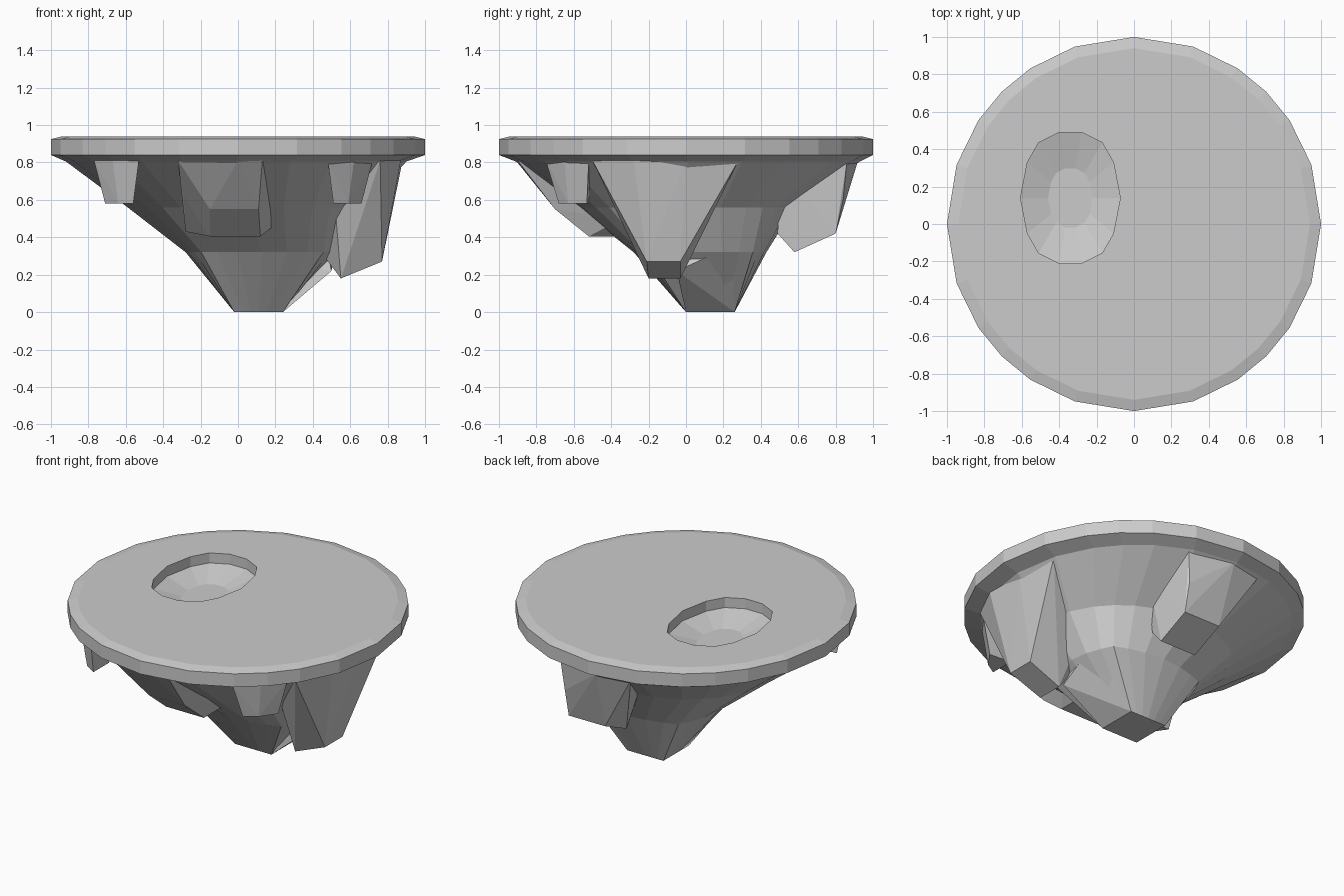
import bpy, bmesh
from mathutils import Vector

if "Cube" in bpy.data.objects:
    bpy.data.objects.remove(bpy.data.objects["Cube"])


def make_object(name, bm):
    bmesh.ops.recalc_face_normals(bm, faces=bm.faces[:])
    mesh = bpy.data.meshes.new(name)
    bm.to_mesh(mesh)
    bm.free()
    obj = bpy.data.objects.new(name, mesh)
    bpy.context.collection.objects.link(obj)
    return obj


def loft(name, rings):
    """Skin a stack of equal-length point rings and cap both ends."""
    bm = bmesh.new()
    loops = [[bm.verts.new(p) for p in ring] for ring in rings]
    for a, b in zip(loops, loops[1:]):
        n = len(a)
        for i in range(n):
            j = (i + 1) % n
            bm.faces.new((a[i], a[j], b[j], b[i]))
    bm.faces.new(loops[0])
    bm.faces.new(loops[-1])
    return make_object(name, bm)


# outline of a 6 x 6 grid, blended between circle (0) and square (1)
side = [Vector((1, k / 3)) for k in range(-3, 3)]
outline = []
for turn in range(4):
    for p in side:
        q = p.copy()
        for _ in range(turn):
            q = Vector((-q.y, q.x))
        outline.append(q)


def section(z, x0, x1, y0, y1, square=0.0):
    ring = []
    for p in outline:
        u = p.normalized().lerp(p, square)
        ring.append(((x0 + x1) / 2 + u.x * (x1 - x0) / 2,
                     (y0 + y1) / 2 + u.y * (y1 - y0) / 2, z))
    return ring


# island: bevelled disc on top, rock tapering to an off-centre square tip
island = loft("island_body", [
    section(0.94, -0.94, 0.94, -0.94, 0.94),
    section(0.925, -1, 1, -1, 1),
    section(0.84, -1, 1, -1, 1),
    section(0.805, -0.92, 0.90, -0.91, 0.93),
    section(0.56, -0.59, 0.68, -0.58, 0.58, 0.0),
    section(0.32, -0.28, 0.54, -0.28, 0.43, 0.3),
    section(0.0, -0.02, 0.24, 0.0, 0.26, 1.0),
])

# pond hollow: fourteen-sided shallow basin cut into the disc
rim = [(0.06, 0.35), (0.17, 0.295), (0.23, 0.19), (0.267, 0.0),
       (0.23, -0.19), (0.17, -0.295), (0.06, -0.35)]
rim += [(-x, y) for x, y in reversed(rim)]


def bowl_ring(z, s):
    return [(-0.34 + x * s, 0.14 + y * s, z) for x, y in rim]


cutter = loft("pond_cutter", [bowl_ring(1.0, 1), bowl_ring(0.875, 1),
                              bowl_ring(0.825, 0.45)])
cutter.hide_render = True
cutter.hide_viewport = True
cut = island.modifiers.new("pond", 'BOOLEAN')
cut.operation = 'DIFFERENCE'
cut.solver = 'EXACT'
cut.object = cutter


def rock(name, points):
    bm = bmesh.new()
    for p in points:
        bm.verts.new(p)
    bmesh.ops.convex_hull(bm, input=bm.verts[:])
    loose = [v for v in bm.verts if not v.link_faces]
    bmesh.ops.delete(bm, geom=loose, context='VERTS')
    bmesh.ops.dissolve_limit(bm, angle_limit=0.02, verts=bm.verts[:], edges=bm.edges[:])
    return make_object(name, bm)


# large hanging rocks on the right, back and front
rock("right_rock", [
    (0.77, -0.21, 0.27), (0.77, -0.03, 0.27), (0.55, -0.20, 0.18), (0.55, -0.03, 0.18),
    (0.76, -0.50, 0.81), (0.87, -0.28, 0.81), (0.88, 0.0, 0.81), (0.85, 0.28, 0.81),
    (0.50, -0.40, 0.81), (0.45, 0.28, 0.81), (0.42, 0.0, 0.35)])
rock("back_rock", [
    (0.02, 0.80, 0.42), (0.28, 0.80, 0.42), (0.02, 0.58, 0.32), (0.28, 0.58, 0.32),
    (0.03, 0.49, 0.42), (0.27, 0.49, 0.42), (0.0, 0.85, 0.6), (0.28, 0.84, 0.6),
    (-0.22, 0.88, 0.81), (0.0, 0.92, 0.81), (0.30, 0.86, 0.81),
    (-0.1, 0.5, 0.81), (0.32, 0.5, 0.81)])
rock("front_rock", [
    (-0.15, -0.52, 0.405), (0.12, -0.52, 0.405), (-0.15, -0.38, 0.405), (0.12, -0.38, 0.405),
    (-0.28, -0.42, 0.43), (0.24, -0.34, 0.50),
    (-0.15, -0.70, 0.55), (0.11, -0.70, 0.55), (-0.29, -0.66, 0.62),
    (-0.32, -0.86, 0.81), (0.0, -0.91, 0.81), (0.13, -0.90, 0.81),
    (-0.3, -0.4, 0.81), (0.25, -0.4, 0.81)])
# spur joining the tip to the right rock
rock("tip_spur", [
    (0.24, 0.0, 0.0), (0.24, 0.26, 0.0), (0.50, -0.05, 0.22), (0.52, 0.26, 0.36),
    (0.1, 0.05, 0.3), (0.1, 0.2, 0.3), (0.45, 0.0, 0.45), (0.45, 0.2, 0.45)])

# pair of small stubs under the front corners
stub_top = [(0.50, -0.75), (0.64, -0.65), (0.74, -0.52), (0.50, -0.50)]
stub_foot = [(0.53, -0.68), (0.61, -0.63), (0.68, -0.53), (0.53, -0.52)]
for name, sx, shift in (("right_stub", 1, -0.02), ("left_stub", -1, 0.03)):
    rock(name, [(sx * (x + shift), y, 0.81) for x, y in stub_top] +
               [(sx * (x + shift), y, 0.58) for x, y in stub_foot])
